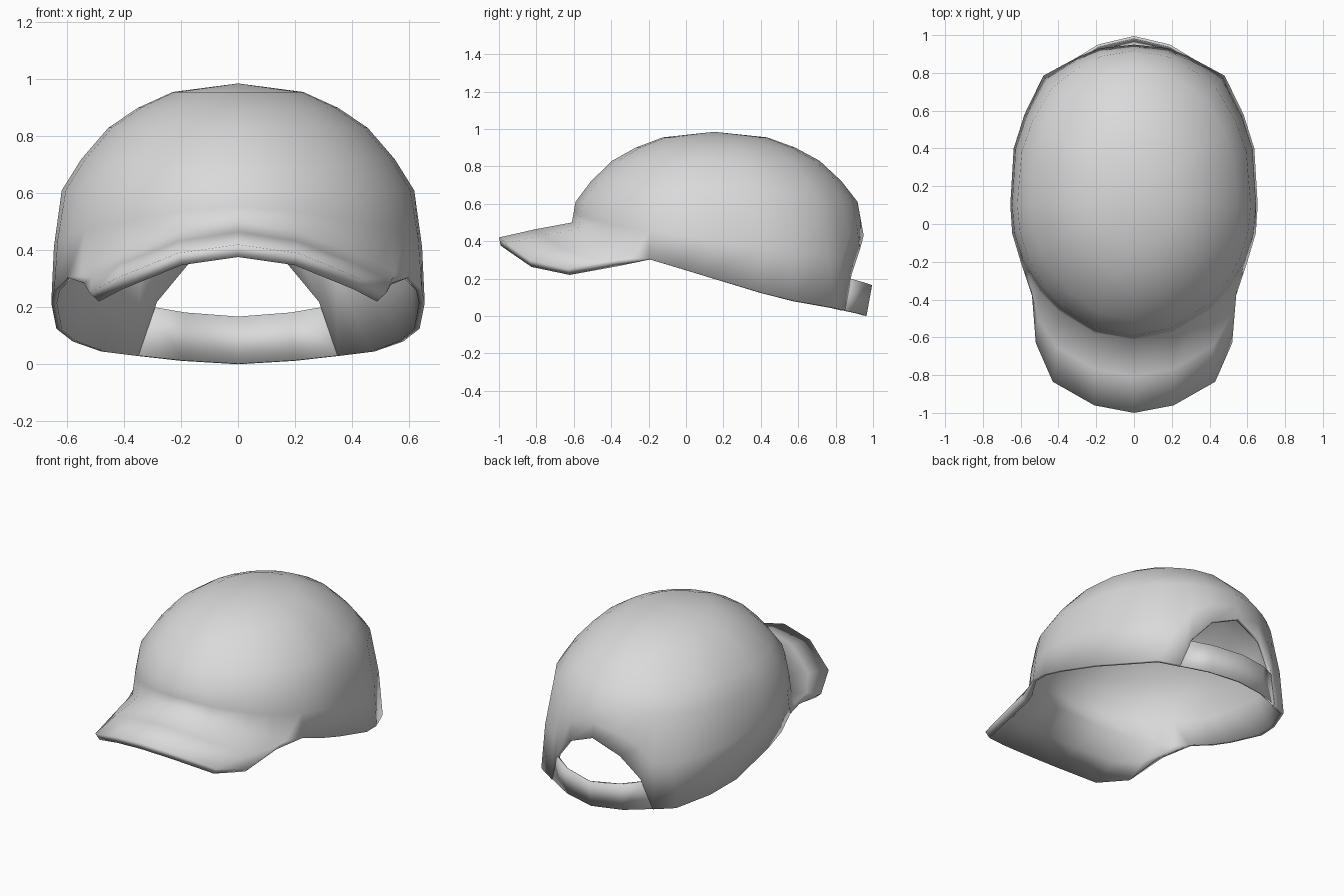
import bpy, bmesh, math

cube = bpy.data.objects.get("Cube")
if cube:
    bpy.data.objects.remove(cube, do_unlink=True)

grey = bpy.data.materials.new("light_grey")
grey.use_nodes = True
grey.diffuse_color = (0.7, 0.7, 0.7, 1)
grey.node_tree.nodes["Principled BSDF"].inputs["Base Color"].default_value = (0.7, 0.7, 0.7, 1)


def finish(name, bm, thickness, thick_verts=(), factor=1.0):
    """Turn a bmesh sheet into a smooth-shaded shell that thickens inwards."""
    bm.verts.index_update()
    thick = [v.index for v in thick_verts]
    mesh = bpy.data.meshes.new(name)
    bm.to_mesh(mesh)
    bm.free()
    mesh.materials.append(grey)
    ob = bpy.data.objects.new(name, mesh)
    bpy.context.collection.objects.link(ob)
    mod = ob.modifiers.new("shell", 'SOLIDIFY')
    mod.thickness = thickness
    mod.offset = -1
    if thick:
        group = ob.vertex_groups.new(name="thick")
        group.add(thick, 1.0, 'REPLACE')
        mod.vertex_group = "thick"
        mod.thickness_vertex_group = factor
    bpy.ops.object.select_all(action='DESELECT')
    ob.select_set(True)
    bpy.context.view_layer.objects.active = ob
    bpy.ops.object.modifier_apply(modifier="shell")
    bpy.ops.object.shade_smooth()


# Crown bottom edge, front to back; the last points rise into the rear arch
RIM = [(0, -.61, .50), (.21, -.575, .465), (.40, -.46, .395), (.50, -.36, .35),
       (.55, -.28, .325), (.60, -.20, .305), (.645, -.05, .26), (.655, .10, .215),
       (.637, .40, .125), (.58, .58, .08), (.48, .785, .045), (.36, .85, .03),
       (.295, .885, .22), (.18, .93, .355), (0, .95, .43)]
# Outer edge of the brim, one point for each of the first rim points
BRIM = [(0, -1.0, .42), (.21, -.96, .39), (.43, -.835, .30), (.52, -.63, .25), (.54, -.38, .285)]
# Crown profile: height and share of the full radius
PROFILE = [(.985, 0), (.955, .35), (.90, .535), (.83, .695), (.72, .84), (.61, .945),
           (.43, .985), (.22, 1), (0, 1)]
APEX_Y = .15


def radius(z):
    for (z1, r1), (z0, r0) in zip(PROFILE, PROFILE[1:]):
        if z >= z0:
            return r0 + (r1 - r0) * (z - z0) / (z1 - z0)
    return 1


# Crown and brim as one continuous sheet
bm = bmesh.new()
brim_verts = []


def column(i, side):
    """Verts from brim edge, up over the rim, to just below the apex."""
    x, y, z = RIM[i]
    rim = bm.verts.new((x * side, y, z))
    verts = [rim, rim, rim]
    if i < len(BRIM):
        bx, by, bz = BRIM[i]
        mid = bm.verts.new((side * (x + bx) / 2, (y + by) / 2, (z + bz) / 2 + .004))
        edge = bm.verts.new((side * bx, by, bz))
        brim_verts.extend((mid, edge))
        verts = [edge, mid, rim]
    # The squarish rim eases into a plain ellipse towards the top
    dy = y - APEX_Y
    bulge = math.hypot(x / .655, dy / (.80 if dy > 0 else .76))
    for h, ease in (((z + .61) / 2, .3), (.61, .6), (.72, .8), (.83, 1), (.90, 1), (.955, 1)):
        f = radius(h) / radius(z) / bulge ** ease
        verts.append(bm.verts.new((side * x * f, APEX_Y + dy * f, h)))
    return verts


last = len(RIM) - 1
cols = [column(i, 1) for i in range(last + 1)] + [column(i, -1) for i in range(last - 1, 0, -1)]
apex = bm.verts.new((0, APEX_Y, .985))
for a, b in zip(cols, cols[1:] + cols[:1]):
    for k in range(len(a) - 1):
        quad = list(dict.fromkeys((a[k], b[k], b[k + 1], a[k + 1])))
        if len(quad) > 2:
            bm.faces.new(quad)
    bm.faces.new((a[-1], b[-1], apex))
finish("cap_crown_and_brim", bm, .045, brim_verts, .45)

# Rear strap across the arch: lower point, then upper point
STRAP = [((.36, .845, .03), (.305, .88, .20)), ((.20, .925, .012), (.19, .95, .18)),
         ((0, .965, 0), (0, .995, .165))]
bm = bmesh.new()
pairs = STRAP + [tuple((-x, y, z) for x, y, z in pair) for pair in STRAP[-2::-1]]
pairs = [[bm.verts.new(p) for p in pair] for pair in pairs]
for (a0, a1), (b0, b1) in zip(pairs, pairs[1:]):
    bm.faces.new((a0, b0, b1, a1))
finish("rear_strap", bm, .015)
